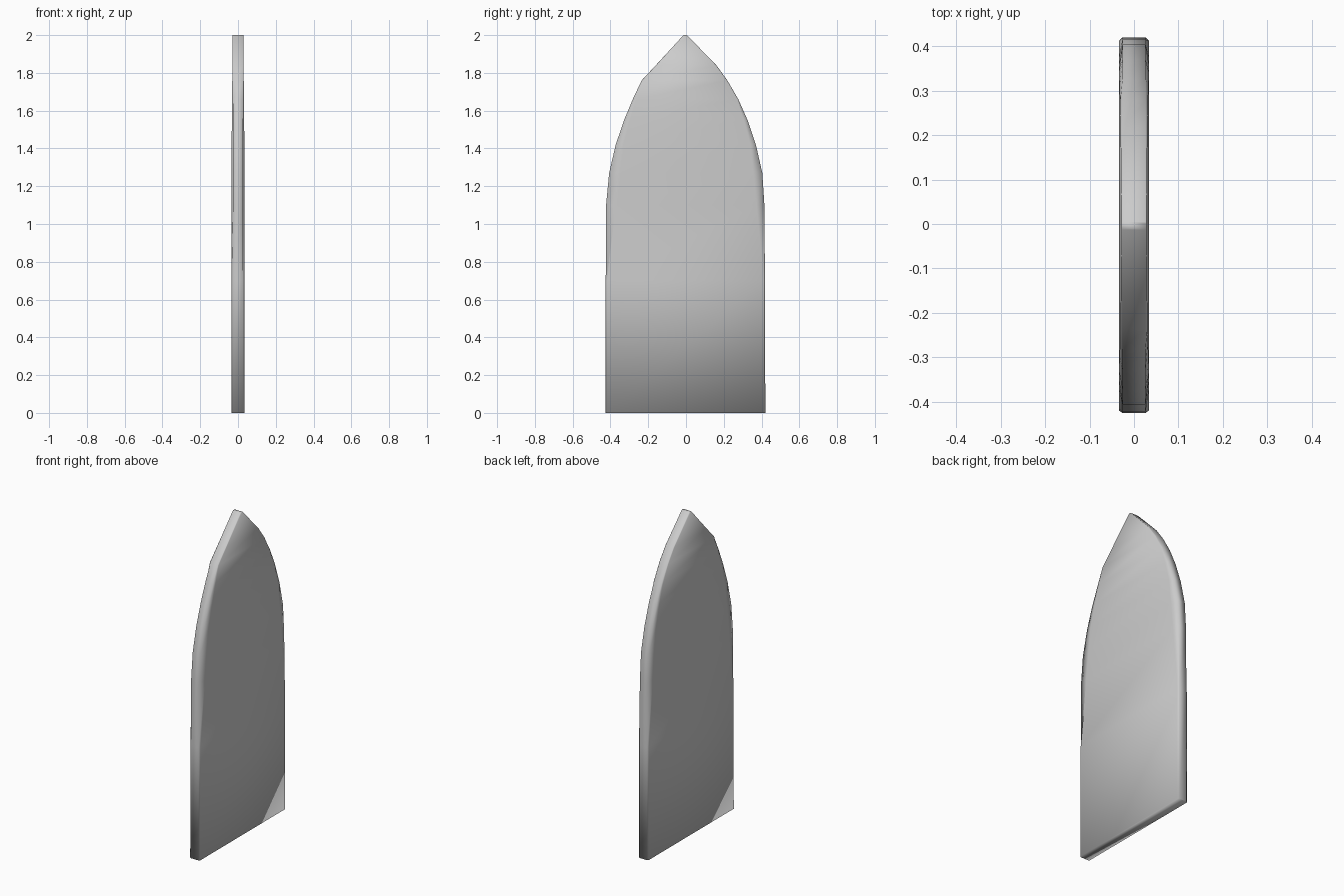
import bpy, bmesh

if "Cube" in bpy.data.objects:
    bpy.data.objects.remove(bpy.data.objects["Cube"])

# Rows up the blade: z, left edge, left face edge, right face edge, right edge
ROWS = [
    (0.00, -.425, -.420, .412, .420),
    (0.70, -.425, -.416, .412, .418),
    (1.10, -.423, -.369, .373, .415),
    (1.27, -.407, -.348, .356, .404),
    (1.42, -.372, -.330, .340, .370),
    (1.55, -.328, -.297, .306, .326),
    (1.66, -.282, -.264, .270, .277),
    (1.76, -.235, -.232, .216, .219),
    (1.84, -.160, -.157, .158, .161),
    (2.00, -.013, -.009, .001, .005),
]
FACE, RIM = 0.034, 0.026   # half thickness at the broad faces and at the rim


def section(bm, z, l, fl, fr, r):
    """Eight-sided cross-section: two broad faces joined by chamfered rims."""
    t = FACE - 0.006 * max(0, (z - 1.4) / 0.6)
    c = min(RIM, t)
    pts = [(t, fl), (t, fr), (c, r), (-c, r), (-t, fr), (-t, fl), (-c, l), (c, l)]
    return [bm.verts.new((x, y, z)) for x, y in pts]


# Pointed flat blade
bm = bmesh.new()
rings = [section(bm, *row) for row in ROWS]
for a, b in zip(rings, rings[1:]):
    for i in range(8):
        j = (i + 1) % 8
        bm.faces.new((a[i], a[j], b[j], b[i]))
bm.faces.new(rings[0][::-1])
bm.faces.new(rings[-1])
bmesh.ops.recalc_face_normals(bm, faces=bm.faces)
for f in bm.faces:
    f.smooth = True
mesh = bpy.data.meshes.new("blade")
bm.to_mesh(mesh)
bm.free()
blade = bpy.data.objects.new("blade", mesh)
bpy.context.collection.objects.link(blade)
